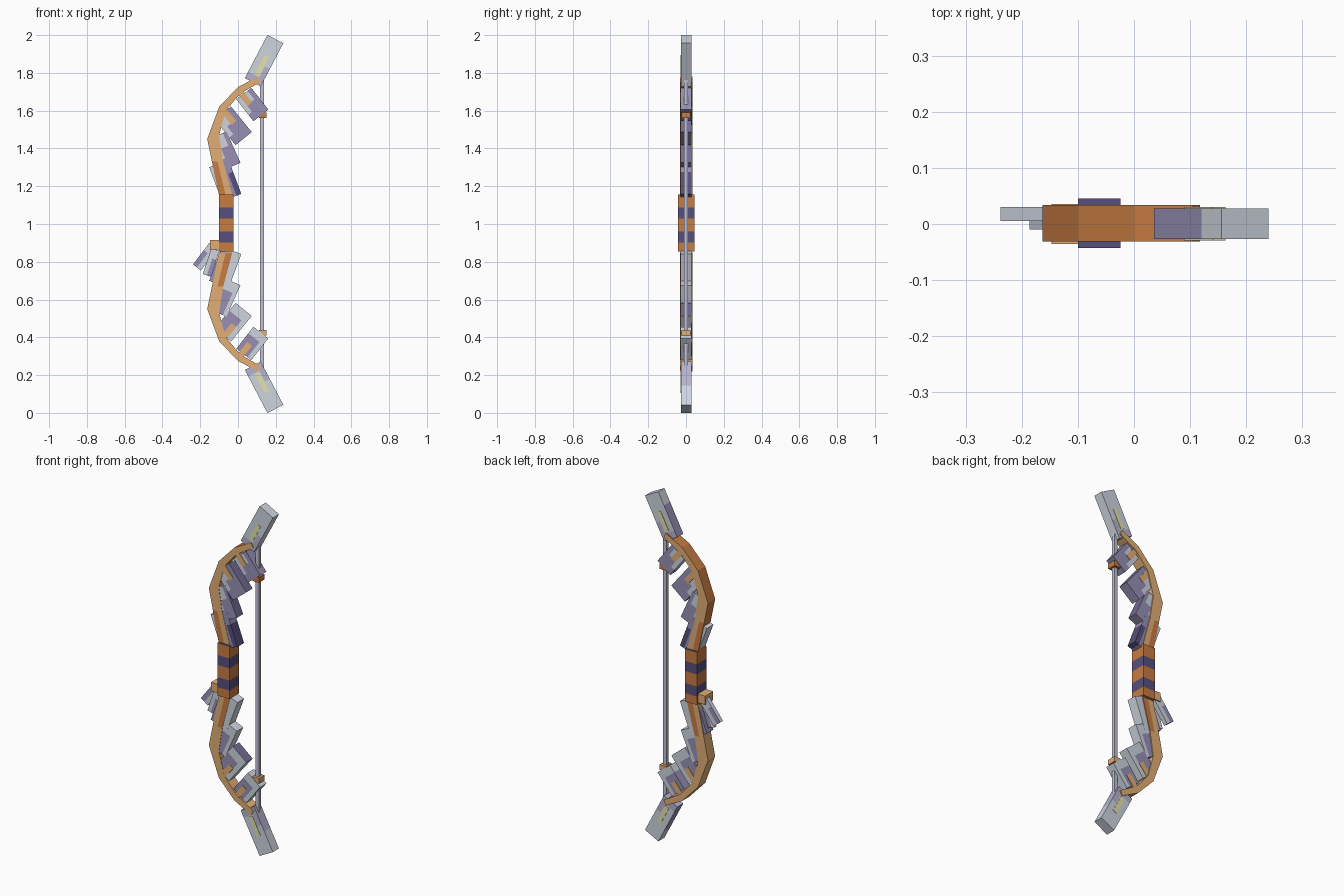
import bpy
import bmesh
from mathutils import Vector

if "Cube" in bpy.data.objects:
    bpy.data.objects.remove(bpy.data.objects["Cube"])


def material(name, r, g, b):
    m = bpy.data.materials.new(name)
    m.use_nodes = True
    m.diffuse_color = (r, g, b, 1)
    m.node_tree.nodes["Principled BSDF"].inputs["Base Color"].default_value = (r, g, b, 1)
    return m


TAN = material("tan wood", 0.76, 0.43, 0.18)
ORANGE = material("orange wood", 0.57, 0.2, 0.055)
DARK = material("dark violet", 0.095, 0.08, 0.2)
SHADOW = material("deep violet", 0.17, 0.15, 0.3)
VIOLET = material("dusty violet", 0.31, 0.28, 0.46)
LAVENDER = material("lavender steel", 0.46, 0.45, 0.62)
LIGHT = material("light steel", 0.62, 0.66, 0.74)
STEEL = material("string grey", 0.54, 0.55, 0.67)
YELLOW = material("pale yellow", 0.78, 0.77, 0.4)


def finish(name, bm, mats):
    bmesh.ops.recalc_face_normals(bm, faces=bm.faces)
    mesh = bpy.data.meshes.new(name)
    bm.to_mesh(mesh)
    bm.free()
    for m in mats:
        mesh.materials.append(m)
    obj = bpy.data.objects.new(name, mesh)
    bpy.context.collection.objects.link(obj)
    return obj


def bar(name, start, end, width, y0, y1, mats, rule=None, cuts_u=(), cuts_v=(), side=1):
    """Box running from start to end in the xz plane; rule(u, v) picks a material."""
    a, b = Vector(start), Vector(end)
    mid, half = (a + b) / 2, (b - a) / 2
    across = Vector((-half.y, half.x)).normalized() * width / 2 * side
    bm = bmesh.new()
    bmesh.ops.create_cube(bm, size=2)
    for axis, cuts in (((1, 0, 0), cuts_u), ((0, 0, 1), cuts_v)):
        for c in cuts:
            bmesh.ops.bisect_plane(bm, geom=bm.verts[:] + bm.edges[:] + bm.faces[:],
                                   plane_co=Vector(axis) * c, plane_no=axis)
    if rule:
        for f in bm.faces:
            c = f.calc_center_median()
            f.material_index = rule(c.x, c.z)
    for v in bm.verts:
        p = mid + half * v.co.x + across * v.co.z
        v.co = (p.x, y0 if v.co.y < 0 else y1, p.y)
    return finish(name, bm, mats)


# Striped grip with a dark top rim
bar("grip", (-0.062, 0.855), (-0.062, 1.157), 0.076, -0.043, 0.045, [ORANGE, DARK],
    lambda u, v: int(0.16 < u < 0.54 or -0.68 < u < -0.3 or u > 0.99),
    (-0.68, -0.3, 0.16, 0.54))

# Cross-sections of a limb: outer point, inner point
LIMB = [((-0.1, 1.15), (-0.03, 1.15)), ((-0.138, 1.33), (-0.078, 1.33)),
        ((-0.163, 1.45), (-0.1, 1.47)), ((-0.1, 1.62), (-0.065, 1.6)),
        ((0.0, 1.725), (0.012, 1.69)), ((0.105, 1.78), (0.118, 1.752))]

# Inner plates: start, end, width
PLATES = [((0.031, 1.69), (0.121, 1.575), 0.1), ((-0.08, 1.588), (0.03, 1.452), 0.11),
          ((-0.1, 1.473), (-0.026, 1.307), 0.085), ((-0.101, 1.32), (-0.034, 1.14), 0.11)]


def upper_rule(n):
    def rule(u, v):
        if n == 3:
            return 2 if u > -0.3 and v > 0.5 else 0 if v < -0.5 else 1
        if n > 0 and v > 0.99:
            return 3
        return 0 if u < -0.2 and v < 0.5 or v < -0.5 and u < 0.4 else 1
    return rule


def lower_rule(n):
    def rule(u, v):
        if n == 3:
            return 1 if v < -0.5 else 0
        if n == 1 and u > 0.99:
            return 3
        return 0 if v > 0.5 or u > 0.4 else 1
    return rule


def build_half(side, label):
    def flip(p):
        return (p[0], 1 + side * (p[1] - 1))

    # Curved limb, its root streaked along the middle
    bm = bmesh.new()
    rings = []
    for outer, inner in LIMB:
        o, i = Vector(flip(outer)), Vector(flip(inner))
        m = (o + i) / 2
        rings.append([bm.verts.new((p.x, y, p.y)) for p, y in
                      ((o, -0.031), (o, 0.034), (m, 0.034), (i, 0.034), (i, -0.031), (m, -0.031))])
    bm.faces.new(rings[0])
    bm.faces.new(rings[-1])
    root_orange = (0, 1, 5) if side > 0 else (2, 3, 4)
    for n, (r, s) in enumerate(zip(rings, rings[1:])):
        for k in range(6):
            f = bm.faces.new((r[k], r[(k + 1) % 6], s[(k + 1) % 6], s[k]))
            f.material_index = int(n == 0 and k in root_orange or k == 0 and side > 0)
    finish(label + "_limb", bm, [TAN, ORANGE])

    # Layered plates on the inner side of the limb
    for n, (start, end, width) in enumerate(PLATES):
        d = 0.028 + 0.0005 * n
        rule = upper_rule(n) if side > 0 else lower_rule(n)
        bar(f"{label}_plate_{n + 1}", flip(start), flip(end), width, -d, d,
            [LIGHT, VIOLET, DARK, SHADOW], rule, (-0.3, -0.2, 0.4), (-0.5, 0.5), side)

    # Wooden pegs crossing the plates
    for n, (start, end) in enumerate([((0.0, 1.71), (0.062, 1.635)),
                                      ((-0.085, 1.61), (-0.022, 1.535))]):
        bar(f"{label}_peg_{n + 1}", flip(start), flip(end), 0.032, -0.0305, 0.0305, [TAN])

    # Metal tip with a violet outer face and an inlaid streak
    def tip_rule(u, v):
        if v > 0.99:
            return 1 if u < 0.4 else 0
        if v < -0.99:
            return 2 if side < 0 and u < 0.1 else 0
        return 2 if u < -0.7 and v > -0.4 or u < -0.2 and v < -0.4 else 0

    bar(label + "_tip", flip((0.078, 1.75)), flip((0.198, 1.979)), 0.095, -0.027, 0.028,
        [LIGHT, VIOLET, LAVENDER], tip_rule, (-0.7, -0.2, 0.1, 0.4), (-0.4, 0.4), side)
    for face, y in (("front", -0.029), ("back", 0.027)):
        bar(f"{label}_tip_streak_{face}", flip((0.1, 1.79)), flip((0.152, 1.89)), 0.025,
            y, y + 0.003, [YELLOW])

    # Knot on the string
    bar(label + "_string_knot", flip((0.13, 1.56)), flip((0.13, 1.59)), 0.04,
        -0.025, 0.025, [ORANGE if side > 0 else TAN])


build_half(1, "upper")
build_half(-1, "lower")

# Bow string
bar("string", (0.128, 0.23), (0.128, 1.77), 0.021, -0.01, 0.01, [STEEL])

# Charm: binding and two hanging feathers
bar("charm_binding", (-0.147, 0.89), (-0.09, 0.89), 0.05, -0.036, 0.036, [TAN])
bar("long_feather", (-0.13, 0.885), (-0.217, 0.77), 0.053, 0.005, 0.03, [LIGHT, VIOLET],
    lambda u, v: int(-0.99 < v < 0 and u > -0.3), (-0.3,), (0,))
bar("short_feather", (-0.12, 0.865), (-0.165, 0.728), 0.045, -0.01, 0.005, [LIGHT, VIOLET],
    lambda u, v: int(v > 0 and u > -0.3), (-0.3,), (0,))
